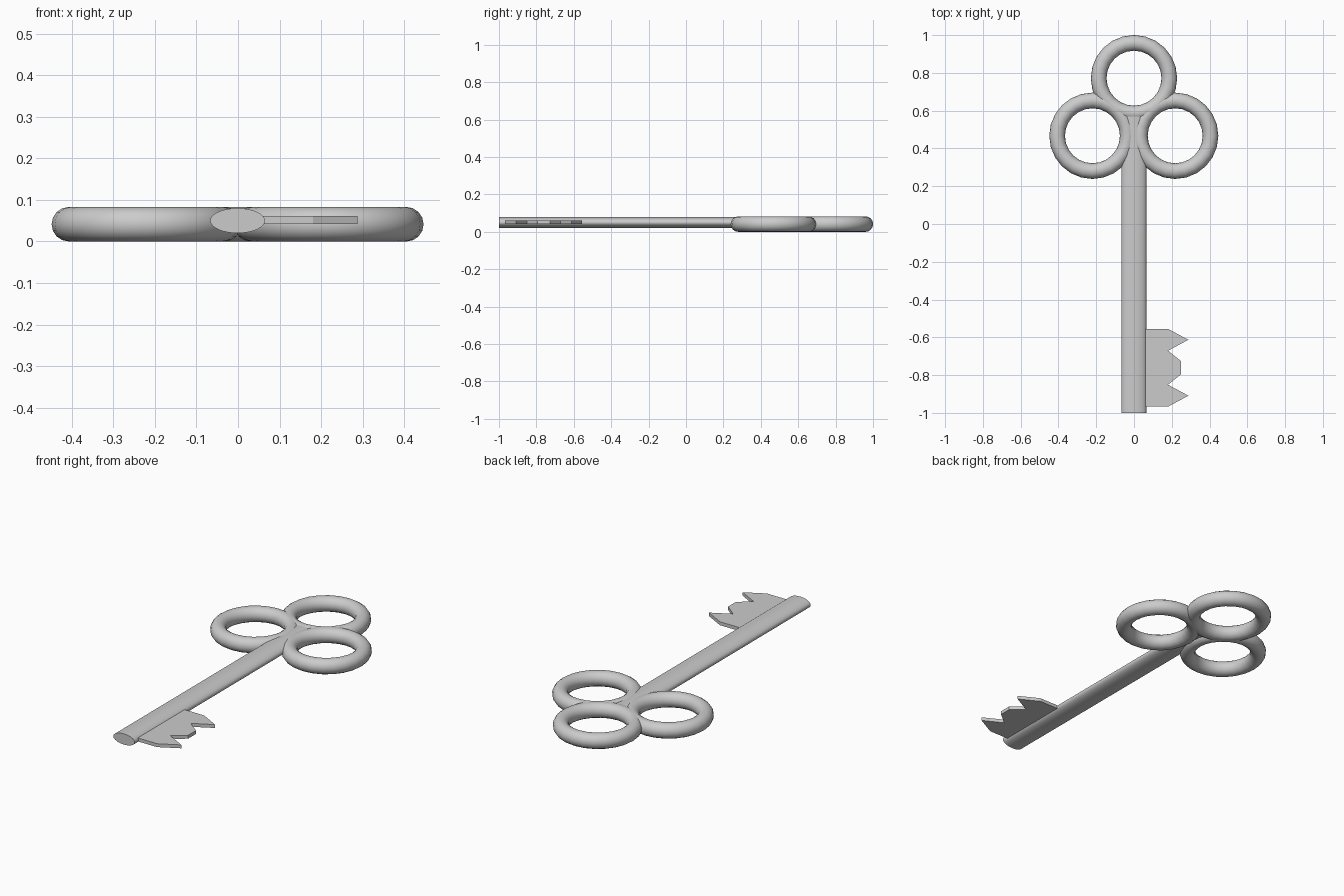
import bpy, bmesh, math

if "Cube" in bpy.data.objects:
    bpy.data.objects.remove(bpy.data.objects["Cube"])

SMOOTH = math.radians(40)


def smooth(obj):
    bpy.ops.object.shade_smooth_by_angle(angle=SMOOTH)
    return obj


def ring(name, x, y):
    bpy.ops.mesh.primitive_torus_add(location=(x, y, 0.0415), major_radius=0.187,
                                     minor_radius=0.0415, major_segments=24,
                                     minor_segments=16)
    obj = bpy.context.object
    obj.name = name
    return smooth(obj)


# Trefoil handle of three rings
ring("top_ring", 0.0, 0.772)
ring("left_ring", -0.22, 0.467)
ring("right_ring", 0.218, 0.467)

# Oval shaft
y0, y1 = -1.0, 0.57
bpy.ops.mesh.primitive_cylinder_add(vertices=32, radius=1, depth=y1 - y0,
                                    location=(-0.001, (y0 + y1) / 2, 0.05),
                                    rotation=(math.pi / 2, 0, 0))
shaft = bpy.context.object
shaft.name = "shaft"
shaft.scale = (0.066, 0.03, 1)
bpy.ops.object.transform_apply(location=False, rotation=True, scale=True)
smooth(shaft)

# Toothed bit: half profile mirrored about its centre line, then extruded
mid, z0, z1 = -0.761, 0.042, 0.061
half = [(0.055, 0.206), (0.18, 0.206), (0.288, 0.148), (0.18, 0.09), (0.25, 0.034)]
profile = [(x, mid + d) for x, d in half] + [(x, mid - d) for x, d in reversed(half)]
bm = bmesh.new()
face = bm.faces.new([bm.verts.new((x, y, z0)) for x, y in profile])
top = bmesh.ops.extrude_face_region(bm, geom=[face], use_keep_orig=True)["geom"]
bmesh.ops.translate(bm, vec=(0, 0, z1 - z0),
                    verts=[v for v in top if isinstance(v, bmesh.types.BMVert)])
bmesh.ops.recalc_face_normals(bm, faces=bm.faces)
mesh = bpy.data.meshes.new("toothed_bit")
bm.to_mesh(mesh)
bm.free()
bpy.context.collection.objects.link(bpy.data.objects.new("toothed_bit", mesh))
